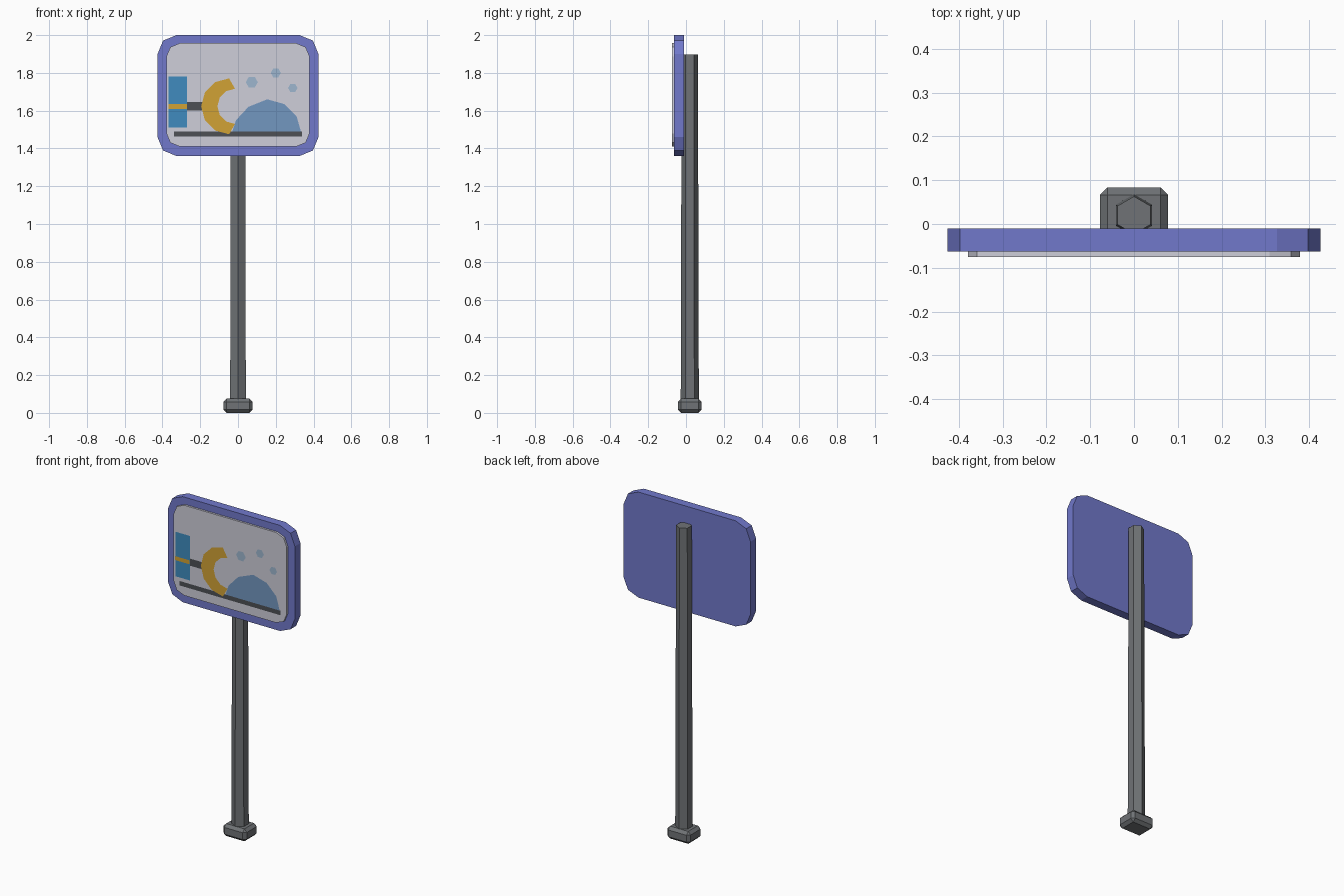
import bpy, bmesh, math

if "Cube" in bpy.data.objects:
    bpy.data.objects.remove(bpy.data.objects["Cube"])


def material(name, rgb):
    m = bpy.data.materials.new(name)
    m.diffuse_color = (*rgb, 1)
    m.use_nodes = True
    m.node_tree.nodes["Principled BSDF"].inputs["Base Color"].default_value = m.diffuse_color
    return m


PURPLE = material("purple", (0.165, 0.19, 0.60))
PALE = material("pale", (0.62, 0.62, 0.70))
METAL = material("metal", (0.16, 0.17, 0.18))
DARK = material("dark", (0.075, 0.08, 0.09))
BLUE = material("blue", (0.05, 0.26, 0.52))
GOLD = material("gold", (0.64, 0.36, 0.035))
HILL = material("hill_blue", (0.17, 0.31, 0.53))
MIST = material("mist_blue", (0.34, 0.47, 0.62))


def finish(name, bm, mat):
    mesh = bpy.data.meshes.new(name)
    bm.to_mesh(mesh)
    bm.free()
    mesh.materials.append(mat)
    obj = bpy.data.objects.new(name, mesh)
    bpy.context.collection.objects.link(obj)
    return obj


def panel(name, pts, y, mat, depth=0):
    """Outline in (x, z), counter-clockwise from the front; optional depth towards +y."""
    bm = bmesh.new()
    front = bm.faces.new([bm.verts.new((x, y, z)) for x, z in pts])
    if depth:
        ext = bmesh.ops.extrude_face_region(bm, geom=[front], use_keep_orig=True)
        verts = [v for v in ext["geom"] if isinstance(v, bmesh.types.BMVert)]
        bmesh.ops.translate(bm, verts=verts, vec=(0, depth, 0))
        bmesh.ops.recalc_face_normals(bm, faces=bm.faces)
    return finish(name, bm, mat)


def arc(cx, cz, r, start, end, steps):
    angles = [math.radians(start + (end - start) * i / steps) for i in range(steps + 1)]
    return [(cx + r * math.cos(a), cz + r * math.sin(a)) for a in angles]


def rect(x0, x1, z0, z1):
    return [(x0, z0), (x1, z0), (x1, z1), (x0, z1)]


def rounded(x, z0, z1, r):
    corners = [(x - r, z1 - r), (r - x, z1 - r), (r - x, z0 + r), (x - r, z0 + r)]
    return [p for i, (cx, cz) in enumerate(corners)
            for p in arc(cx, cz, r, 90 * i, 90 * i + 90, 2)]


# Sign board: frame and raised face plate
panel("sign_frame", rounded(0.426, 1.36, 2.0, 0.10), -0.063, PURPLE, 0.053)
panel("sign_face", rounded(0.379, 1.41, 1.957, 0.07), -0.075, PALE, 0.015)

# Flat picture on the face
hill = [(-0.03, 1.475), (0.335, 1.475), (0.333, 1.49), (0.31, 1.57), (0.245, 1.635),
        (0.155, 1.66), (0.055, 1.62), (-0.01, 1.55), (-0.03, 1.49)]
panel("picture_hill", hill, -0.0762, HILL)
panel("picture_ground_line", rect(-0.34, 0.338, 1.464, 1.491), -0.077, DARK)
panel("picture_block", rect(-0.367, -0.27, 1.512, 1.782), -0.0765, BLUE)
panel("picture_block_stripe", rect(-0.367, -0.27, 1.61, 1.634), -0.0775, GOLD)
panel("picture_connector", rect(-0.27, -0.175, 1.602, 1.645), -0.0765, DARK)
crescent = (arc(-0.047, 1.623, 0.148, 90, 270, 6)
            + arc(-0.016, 1.623, 0.093, 270, 90, 6))
panel("picture_crescent", crescent, -0.078, GOLD)
for i, (x, z, r) in enumerate([(0.073, 1.751, 0.032), (0.2, 1.80, 0.027), (0.29, 1.72, 0.025)]):
    panel(f"picture_dot_{i + 1}", arc(x, z, r, 0, 300, 5), -0.0765, MIST)

# Hexagonal, slightly tapered post
bm = bmesh.new()
bmesh.ops.create_cone(bm, cap_ends=True, segments=6, radius1=0.048, radius2=0.043, depth=1.847)
pointed = any(abs(v.co.x) < 1e-4 for v in bm.verts)
if not pointed:
    for v in bm.verts:
        v.co.x, v.co.y = -v.co.y, v.co.x
bmesh.ops.translate(bm, verts=bm.verts, vec=(0, 0.02, 0.05 + 1.847 / 2))
finish("post", bm, METAL)

# Chamfered foot block
bm = bmesh.new()
bmesh.ops.create_cube(bm, size=1)
bmesh.ops.scale(bm, verts=bm.verts, vec=(0.156, 0.126, 0.075))
bmesh.ops.translate(bm, verts=bm.verts, vec=(0, 0.02, 0.0375))
bmesh.ops.bevel(bm, geom=bm.edges[:], offset=0.017, segments=1, affect='EDGES')
finish("post_foot", bm, METAL)
